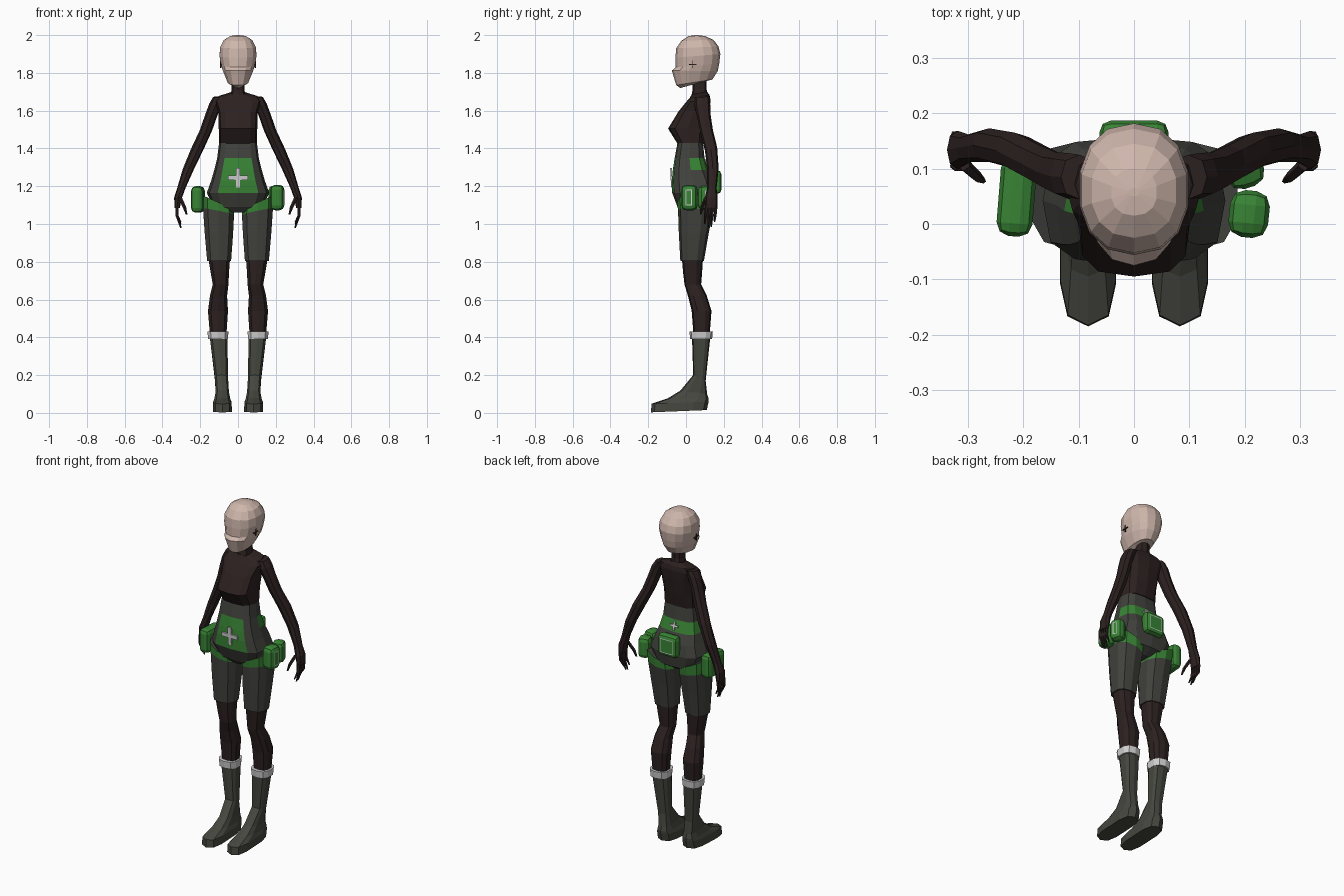
import bpy, bmesh, math
from mathutils import Vector, Matrix

COLOURS = {
    "skin": (0.62, 0.47, 0.41), "dark_cloth": (0.026, 0.015, 0.015),
    "grey_cloth": (0.052, 0.052, 0.046), "boot_grey": (0.06, 0.063, 0.05),
    "green": (0.04, 0.23, 0.035), "white": (0.62, 0.62, 0.62),
}
NAMES = list(COLOURS)
MATS = []
for n, c in COLOURS.items():
    m = bpy.data.materials.new(n)
    m.diffuse_color = (*c, 1)
    MATS.append(m)


def finish(bm, name, mirror=False):
    bmesh.ops.recalc_face_normals(bm, faces=bm.faces)
    me = bpy.data.meshes.new(name)
    bm.to_mesh(me)
    bm.free()
    for m in MATS:
        me.materials.append(m)
    ob = bpy.data.objects.new(name, me)
    bpy.context.collection.objects.link(ob)
    if mirror:
        ob.modifiers.new("mirror", 'MIRROR').use_mirror_merge = False
    return ob


def spow(v, p):
    return math.copysign(abs(v) ** p, v) if abs(v) > 1e-6 else 0.0


def loft(name, rings, colour, n=12, p=0.75, mirror=False, rule=None):
    """Rings: centre x, half width, front y, front z, back y, back z, optional slope along x."""
    bm = bmesh.new()
    loops = []
    for cx, hw, yf, zf, yb, zb, *sx in rings:
        loop = []
        for i in range(n):
            a = 2 * math.pi * i / n
            u, v = spow(math.sin(a), p), spow(math.cos(a), p)
            t = (1 - v) / 2
            z = zf + (zb - zf) * t + (sx[0] if sx else 0) * u * hw
            loop.append(bm.verts.new((cx + hw * u, yf + (yb - yf) * t, z)))
        loops.append(loop)
    for k in range(len(loops) - 1):
        a, b = loops[k], loops[k + 1]
        for i in range(n):
            j = (i + 1) % n
            f = bm.faces.new((a[i], a[j], b[j], b[i]))
            col = rule(k, f.calc_center_median()) if rule else None
            f.material_index = NAMES.index(col or colour)
    for end in (loops[0], loops[-1]):
        bm.faces.new(end).material_index = NAMES.index(colour)
    return finish(bm, name, mirror)


def box(name, loc, size, colour, mirror=False, rot=0):
    bm = bmesh.new()
    bmesh.ops.create_cube(bm, size=1, matrix=Matrix.Translation(loc)
                          @ Matrix.Rotation(rot, 4, 'X') @ Matrix.Diagonal((*size, 1)))
    for f in bm.faces:
        f.material_index = NAMES.index(colour)
    return finish(bm, name, mirror)


def cross(name, loc, arm, width, tilt=0):
    box(name + "_bar", loc, (arm * 2, 0.009, width), "white", rot=tilt)
    box(name + "_post", loc, (width, 0.009, arm * 2), "white", rot=tilt)


def pouch(name, loc, size, turn=0, piping=True):
    """Rounded bag whose outer face looks along +x before turning."""
    bm = bmesh.new()
    bmesh.ops.create_cube(bm, size=1, matrix=Matrix.Diagonal((*size, 1)))
    bmesh.ops.bevel(bm, geom=bm.edges[:], offset=min(size) * 0.36, segments=2,
                    profile=0.5, affect='EDGES')
    bm.normal_update()
    for f in bm.faces:
        f.material_index = NAMES.index("green")
    if piping:
        outer = max(bm.faces, key=lambda f: f.normal.x * 10 + f.calc_area())
        rim = bmesh.ops.inset_region(bm, faces=[outer], thickness=0.006)["faces"]
        for f in rim:
            f.material_index = NAMES.index("white")
    bm.transform(Matrix.Translation(loc) @ Matrix.Rotation(turn, 4, 'Z'))
    return finish(bm, name)


def digit(name, a, b, c, r):
    """Tapered bent finger through three points."""
    loft(name, [(q[0], w, q[1] - w, q[2], q[1] + w, q[2])
                for q, w in ((a, r), (b, r * 0.85), (c, r * 0.4))],
         "dark_cloth", n=5, p=1, mirror=True)


# Head with pointed chin, neck and ear marks
loft("head", [
    (0, 0.025, -0.03, 1.72, 0.10, 1.755), (0, 0.055, -0.052, 1.735, 0.14, 1.765),
    (0, 0.082, -0.075, 1.812, 0.168, 1.81), (0, 0.09, -0.056, 1.83, 0.176, 1.85),
    (0, 0.1, -0.056, 1.88, 0.182, 1.90), (0, 0.097, -0.052, 1.93, 0.172, 1.94),
    (0, 0.078, -0.025, 1.97, 0.145, 1.975), (0, 0.042, 0.015, 1.995, 0.1, 1.995),
    (0, 0.01, 0.05, 2.0, 0.065, 2.0)], "skin", n=14, p=0.88)
box("ear_mark_bar", (0.091, 0.036, 1.845), (0.008, 0.04, 0.004), "dark_cloth", True)
box("ear_mark_post", (0.091, 0.036, 1.845), (0.008, 0.004, 0.04), "dark_cloth", True)
loft("neck", [(0, 0.04, 0.025, 1.66, 0.115, 1.68), (0, 0.034, 0.035, 1.71, 0.108, 1.72),
              (0, 0.034, 0.03, 1.78, 0.11, 1.78)], "dark_cloth", n=8)

# Shirt
loft("shirt", [
    (0, 0.1, -0.045, 1.425, 0.095, 1.43), (0, 0.102, -0.095, 1.505, 0.112, 1.51),
    (0, 0.105, -0.04, 1.595, 0.125, 1.60), (0, 0.122, 0.0, 1.645, 0.13, 1.655),
    (0, 0.105, 0.02, 1.668, 0.125, 1.682), (0, 0.045, 0.03, 1.685, 0.112, 1.70)],
    "dark_cloth", n=12, p=0.65)


# Hips, with apron panel at the front and belt around the back
def hip_colour(k, c):
    if k in (2, 3, 4) and c.y < -0.02 and abs(c.x) < 0.07:
        return "green"
    if k == 4 and c.y > 0.025:
        return "green"


loft("hips", [
    (0, 0.035, -0.02, 1.06, 0.10, 1.06), (0, 0.13, -0.045, 1.09, 0.145, 1.09),
    (0, 0.165, -0.073, 1.165, 0.158, 1.165), (0, 0.142, -0.075, 1.23, 0.145, 1.23),
    (0, 0.126, -0.07, 1.285, 0.118, 1.285), (0, 0.11, -0.06, 1.35, 0.098, 1.35),
    (0, 0.1, -0.045, 1.43, 0.09, 1.43)], "grey_cloth", n=12, p=0.62, rule=hip_colour)
cross("apron_cross", (0, -0.077, 1.245), 0.052, 0.022, 0.05)
cross("belt_cross", (0, 0.111, 1.318), 0.026, 0.011, 0.28)

# Shorts with slanted strap, and stockings
loft("shorts", [
    (0.1, 0.066, -0.03, 0.805, 0.095, 0.805), (0.101, 0.078, -0.038, 0.95, 0.12, 0.95),
    (0.103, 0.085, -0.042, 1.07, 0.142, 1.06, 0.2),
    (0.106, 0.084, -0.047, 1.115, 0.148, 1.115, 0.45)],
    "grey_cloth", n=10, mirror=True, rule=lambda k, c: "green" if k == 2 else None)
loft("stocking", [
    (0.105, 0.045, 0.04, 0.41, 0.125, 0.41), (0.106, 0.055, 0.03, 0.54, 0.135, 0.54),
    (0.103, 0.047, 0.01, 0.62, 0.11, 0.62), (0.092, 0.043, -0.008, 0.68, 0.08, 0.68),
    (0.096, 0.05, -0.015, 0.74, 0.085, 0.74), (0.1, 0.06, -0.022, 0.82, 0.09, 0.82)],
    "dark_cloth", n=10, mirror=True)

# Boots and cuffs
loft("cuff", [(0.106, 0.054, 0.022, 0.39, 0.138, 0.39),
              (0.106, 0.058, 0.018, 0.432, 0.142, 0.432)], "white", n=10, mirror=True)
loft("boot", [
    (0.083, 0.052, -0.185, 0.003, 0.11, 0.015), (0.083, 0.051, -0.183, 0.048, 0.12, 0.06),
    (0.083, 0.043, -0.095, 0.078, 0.12, 0.075), (0.083, 0.036, -0.03, 0.118, 0.112, 0.10),
    (0.088, 0.036, 0.038, 0.2, 0.104, 0.17), (0.102, 0.048, 0.032, 0.395, 0.128, 0.395)],
    "boot_grey", n=10, p=0.62, mirror=True)

# Arms, palms and fingers
loft("arm", [
    (0.098, 0.034, 0.045, 1.67, 0.125, 1.675), (0.118, 0.034, 0.045, 1.63, 0.128, 1.645),
    (0.142, 0.033, 0.058, 1.57, 0.13, 1.58), (0.17, 0.033, 0.075, 1.49, 0.142, 1.5),
    (0.215, 0.034, 0.1, 1.39, 0.165, 1.405), (0.262, 0.03, 0.112, 1.29, 0.173, 1.295),
    (0.3, 0.022, 0.112, 1.19, 0.162, 1.19), (0.317, 0.021, 0.1, 1.14, 0.168, 1.14),
    (0.322, 0.014, 0.1, 1.085, 0.168, 1.085)], "dark_cloth", n=8, p=0.85, mirror=True)
for i in range(4):
    y = 0.108 + 0.017 * i
    tip = (1.0, 0.98, 0.985, 1.01)[i]
    digit(f"finger_{i + 1}", (0.323, y, 1.095), (0.323, y - 0.004, 1.045),
          (0.303, y - 0.008, tip), 0.01)
digit("thumb", (0.308, 0.108, 1.14), (0.284, 0.086, 1.09), (0.272, 0.078, 1.05), 0.012)

# Bags around the hips
pouch("side_pouch_front", (0.208, 0.018, 1.14), (0.072, 0.085, 0.135), -0.1)
pouch("side_pouch_rear", (0.198, 0.102, 1.14), (0.07, 0.075, 0.125), 0.3)
pouch("long_pouch", (-0.212, 0.05, 1.13), (0.065, 0.145, 0.14), -0.08, piping=False)
pouch("back_pouch", (0, 0.158, 1.222), (0.058, 0.125, 0.125), math.pi / 2)
